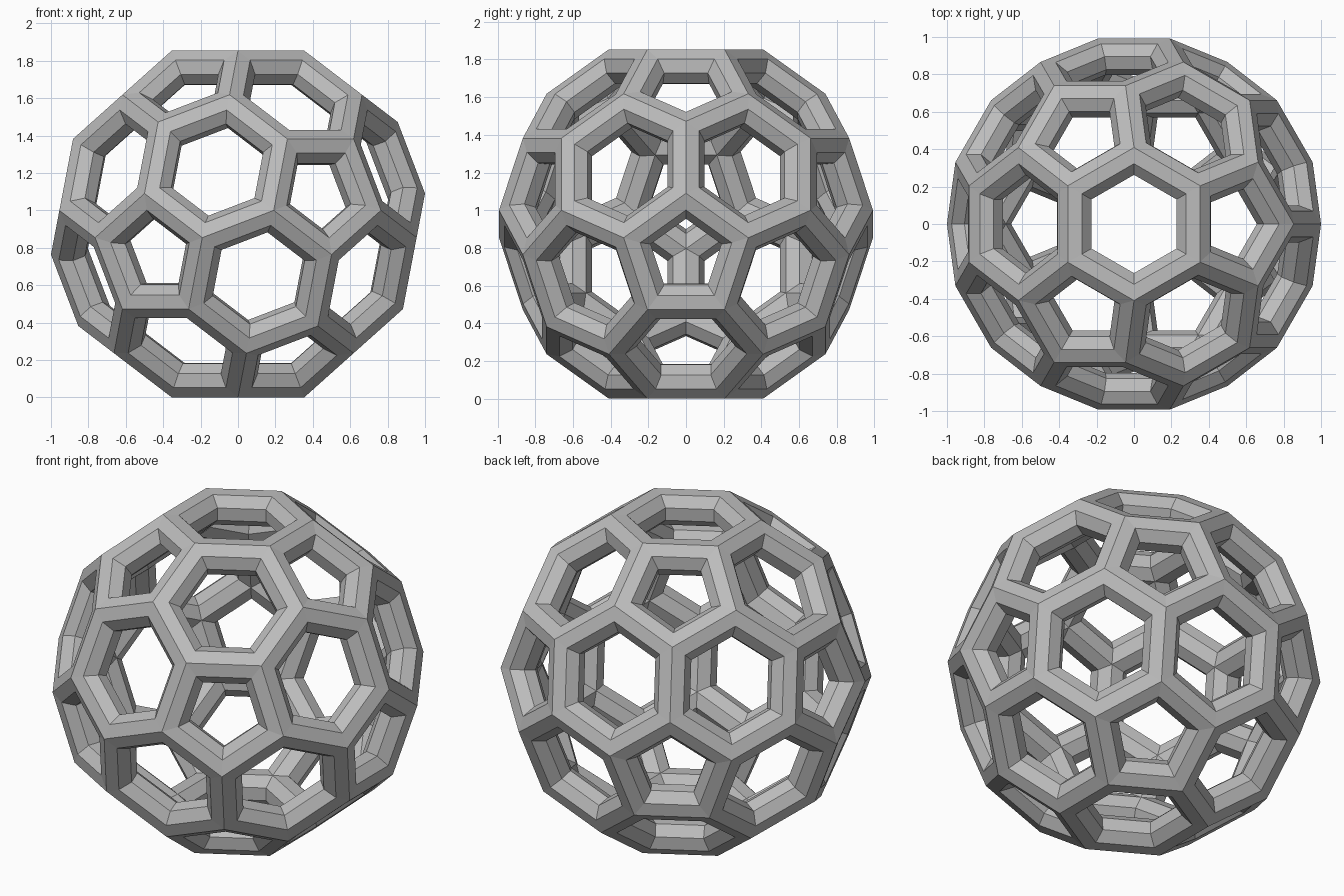
import bpy, bmesh, math
from mathutils import Vector, Matrix

cube = bpy.data.objects.get("Cube")
if cube:
    bpy.data.objects.remove(cube, do_unlink=True)

BAR = 0.098  # radius of the eight-sided bars

# Icosahedron that gets truncated: one face up, a corner of it towards +x
ico = bmesh.new()
bmesh.ops.create_icosphere(ico, subdivisions=1, radius=1)
ico.faces.ensure_lookup_table()
top = ico.faces[0]
up = top.calc_center_median().normalized()
side = top.verts[0].co - up * top.verts[0].co.dot(up)
side.normalize()
ico.transform(Matrix((side, up.cross(side), up)).to_4x4())


def third(a, b):
    return a.co.lerp(b.co, 1 / 3)


# Hexagons from the faces, pentagons from the corners
polygons = []
for f in ico.faces:
    ring = []
    for loop in f.loops:
        a, b = loop.vert, loop.link_loop_next.vert
        ring += [third(a, b), third(b, a)]
    polygons.append(ring)
for v in ico.verts:
    axis = v.co.normalized()
    u = axis.orthogonal().normalized()
    w = axis.cross(u)
    ring = [third(v, e.other_vert(v)) for e in v.link_edges]
    ring.sort(key=lambda p: math.atan2(p.dot(w), p.dot(u)))
    polygons.append(ring)
ico.free()

scale = 1 / max(p.x for ring in polygons for p in ring)
polygons = [[p * scale for p in ring] for ring in polygons]
height = max(p.z for ring in polygons for p in ring)

# Every polygon becomes nested rings following half of the bar's octagon
bm = bmesh.new()
for ring in polygons:
    center = sum(ring, Vector()) / len(ring)
    normal = center.normalized()
    middle = (ring[0] + ring[1]) / 2
    apothem = (middle - center).length
    tilt = math.asin(apothem / middle.length)
    rows = [ring]
    for step in (1, 2, 3):
        angle = step * math.pi / 4
        across, down = BAR * math.sin(angle), BAR * (1 - math.cos(angle))
        inset = across * math.cos(tilt) + down * math.sin(tilt)
        depth = down * math.cos(tilt) - across * math.sin(tilt)
        rows.append([center + (p - center) * (1 - inset / apothem) - normal * depth
                     for p in ring])
    rows.append([p * (1 - 2 * BAR / middle.length) for p in ring])
    loops = [[bm.verts.new(p) for p in row] for row in rows]
    n = len(ring)
    for outer, inner in zip(loops, loops[1:]):
        for i in range(n):
            j = (i + 1) % n
            bm.faces.new((outer[i], outer[j], inner[j], inner[i]))
bmesh.ops.remove_doubles(bm, verts=bm.verts, dist=0.0005)
bmesh.ops.recalc_face_normals(bm, faces=bm.faces)
bmesh.ops.translate(bm, verts=bm.verts, vec=(0, 0, height))

mesh = bpy.data.meshes.new("lattice_ball")
bm.to_mesh(mesh)
bm.free()
ball = bpy.data.objects.new("lattice_ball", mesh)
bpy.context.collection.objects.link(ball)

grey = bpy.data.materials.new("plain_grey")
grey.use_nodes = True
color = (0.5, 0.5, 0.5, 1)
grey.diffuse_color = color
grey.node_tree.nodes["Principled BSDF"].inputs["Base Color"].default_value = color
mesh.materials.append(grey)
